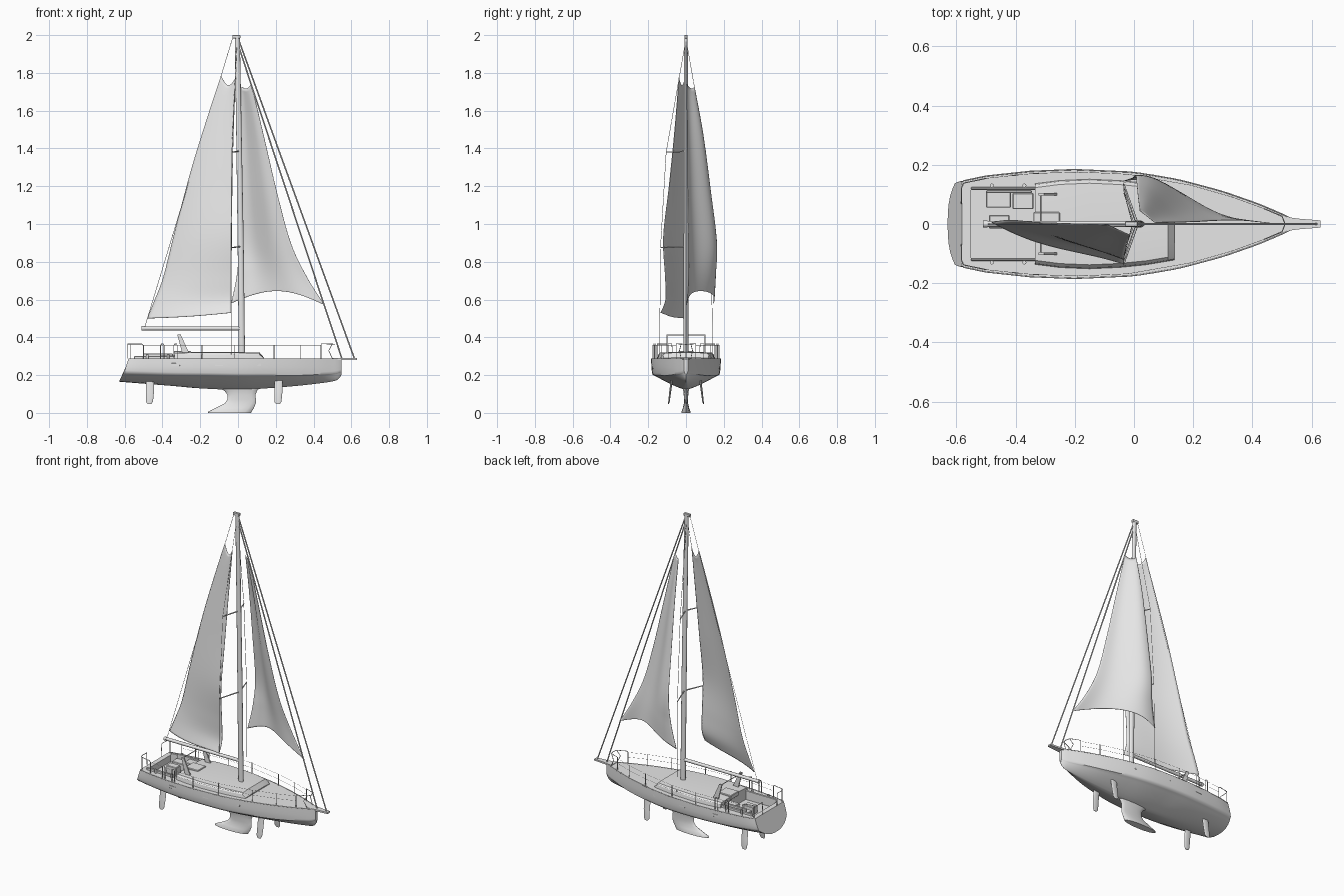
import bpy, bmesh, math
from mathutils import Vector

old = bpy.data.objects.get("Cube")
if old:
    bpy.data.objects.remove(old)

grey = bpy.data.materials.new("light grey")
grey.use_nodes = True
grey.diffuse_color = (0.8, 0.8, 0.8, 1)
grey.node_tree.nodes["Principled BSDF"].inputs["Base Color"].default_value = (0.8, 0.8, 0.8, 1)


def spline(pts, t):
    """Smooth interpolation through tuples, t from 0 to 1."""
    s = t * (len(pts) - 1)
    i = min(int(s), len(pts) - 2)
    f = s - i
    a, b, c, d = (Vector(pts[max(0, min(len(pts) - 1, i + k))]) for k in (-1, 0, 1, 2))
    return b + 0.5 * f * (c - a + f * (2 * a - 5 * b + 4 * c - d + f * (3 * (b - c) + d - a)))


def finish(name, bm, angle=35):
    bmesh.ops.recalc_face_normals(bm, faces=bm.faces)
    me = bpy.data.meshes.new(name)
    bm.to_mesh(me)
    bm.free()
    ob = bpy.data.objects.new(name, me)
    bpy.context.collection.objects.link(ob)
    me.materials.append(grey)
    bpy.ops.object.select_all(action='DESELECT')
    ob.select_set(True)
    bpy.context.view_layer.objects.active = ob
    if angle:
        bpy.ops.object.shade_smooth_by_angle(angle=math.radians(angle))
    return ob


def skin(name, rows, closed=True, angle=35):
    """Skin rows of points; closed rows are rings with end caps."""
    bm = bmesh.new()
    vs = [[bm.verts.new(p) for p in r] for r in rows]
    n = len(rows[0])
    for a, b in zip(vs, vs[1:]):
        for i in range(n if closed else n - 1):
            j = (i + 1) % n
            bm.faces.new((a[i], a[j], b[j], b[i]))
    if closed:
        bm.faces.new(vs[0])
        bm.faces.new(vs[-1])
    return finish(name, bm, angle)


def box(name, lo, hi, bevel=0.003):
    bm = bmesh.new()
    bmesh.ops.create_cube(bm, size=1)
    for v in bm.verts:
        v.co = [l + (h - l) * (c + 0.5) for l, h, c in zip(lo, hi, v.co)]
    if bevel:
        bmesh.ops.bevel(bm, geom=bm.edges[:], offset=bevel, segments=1, affect='EDGES')
    return finish(name, bm, 0)


def tube(name, pts, r, taper=None, sides=2):
    cu = bpy.data.curves.new(name, 'CURVE')
    cu.dimensions = '3D'
    cu.bevel_depth = r
    cu.bevel_resolution = sides
    cu.use_fill_caps = True
    sp = cu.splines.new('POLY')
    sp.points.add(len(pts) - 1)
    for i, (p, q) in enumerate(zip(sp.points, pts)):
        p.co = (*q, 1)
        p.radius = taper[i] if taper else 1
        sp.use_smooth = True
    cu.materials.append(grey)
    ob = bpy.data.objects.new(name, cu)
    bpy.context.collection.objects.link(ob)
    return ob


def foil(name, sections):
    """Blade from (z, x_back, x_front, y, half_thickness) sections."""
    rows = []
    for z, x0, x1, y, h in sections:
        ring = [k * math.tau / 16 for k in range(16)]
        rows.append([((x0 + x1) / 2 + (x1 - x0) / 2 * math.cos(a), y + h * math.sin(a), z) for a in ring])
    return skin(name, rows, angle=50)


# Hull: stations are (x, half width, chine height, keel height)
DECK = 0.287
stations = [(-.59, .143, .215, .165), (-.5, .162, .21, .155), (-.35, .178, .205, .143),
            (-.2, .184, .203, .13), (0, .175, .2, .122), (.15, .15, .2, .13), (.3, .11, .2, .142),
            (.42, .068, .205, .155), (.5, .034, .21, .167), (.53, .02, .215, .178), (.547, .01, .22, .2)]


def half_width(x):
    for a, b in zip(stations, stations[1:]):
        if x <= b[0]:
            return a[1] + (b[1] - a[1]) * (x - a[0]) / (b[0] - a[0])
    return 0.01


rows = []
for k in range(51):
    x, b, zc, zk = spline(stations, k / 50)
    power = 1.3 + 1.2 * max(0, (-x - .15) / .44)
    side = [(b, DECK), (b, .262), (.995 * b, .242), (.98 * b, zc + .01), (.955 * b, zc - .002)]
    side += [(.955 * b * t, zk + (zc - zk) * t ** power) for t in (.93, .84, .7, .5, .3, .12)]
    ring = side + [(0, zk)] + [(-y, z) for y, z in reversed(side)]
    stern = max(0, 1 - k / 5)
    rows.append([(x - stern * (.32 * (DECK - z) - .01 * (y / b) ** 4), y, z) for y, z in ring])
hull = skin("hull", rows, angle=50)

# Sunken cockpit
cutter = box("cockpit_cutter", (-.55, -.115, .245), (-.335, .115, .4), 0)
cutter.hide_render = True
mod = hull.modifiers.new("cockpit", 'BOOLEAN')
mod.object = cutter
mod.operation = 'DIFFERENCE'
mod.solver = 'EXACT'
bpy.ops.object.select_all(action='DESELECT')
hull.select_set(True)
bpy.context.view_layer.objects.active = hull
bpy.ops.object.modifier_apply(modifier=mod.name)
bpy.data.objects.remove(cutter)

# Cabin roof, following the hull sides
rows = []
for x, z in [(-.335, .316), (-.25, .319), (-.15, .319), (-.05, .319), (.04, .318), (.115, .316), (.137, .29)]:
    w = half_width(x) - .03
    if x < -.2:
        w -= .012 * (-x - .2) / .135
    side = [(w, .284), (w - .004, min(z, .307)), (w - .014, z), (w * .5, z + .003)]
    rows.append([(x, y, h) for y, h in side] + [(x, -y, h) for y, h in reversed(side)])
skin("cabin_roof", rows, angle=25)

# Cockpit furniture
box("cockpit_table", (-.41, .05, .24), (-.34, .105, .305))
box("rear_seat", (-.5, .055, .24), (-.415, .112, .285))
box("seat_back", (-.5, .104, .24), (-.345, .114, .315))
box("centre_locker", (-.49, -.015, .24), (-.42, .03, .29))
box("companionway", (-.34, -.04, .3), (-.25, .04, .328))

# Keel and side fins
foil("keel", [(0, -.158, .068, 0, .024), (.006, -.16, .072, 0, .024), (.025, -.12, .084, 0, .017),
              (.05, -.07, .094, 0, .011), (.07, -.057, .095, 0, .011), (.095, -.055, .092, 0, .012),
              (.115, -.07, .1, 0, .014), (.14, -.11, .12, 0, .02)])
for s, label in ((1, "left"), (-1, "right")):
    for x, part in ((-.467, "rudder"), (.213, "front_fin")):
        foil(f"{label}_{part}", [(.047, x - .012, x + .008, s * .092, .002), (.06, x - .021, x + .017, s * .09, .004),
                                 (.11, x - .02, x + .022, s * .084, .005), (.185, x - .02, x + .024, s * .074, .006)])

    # Deck edge, coaming, hull windows and winches
    edge = [(x, s * half_width(x), DECK) for x in [-.575 + .0372 * k for k in range(31)]]
    tube(f"{label}_toe_rail", edge, .002)
    box(f"{label}_coaming", (-.55, s * .12 - .005, .28), (-.33, s * .12 + .005, .302))
    for x in (-.33, -.1, .1):
        w = box(f"{label}_hull_window", (-.022, -.0015, -.008), (.022, .0015, .008), .001)
        w.location = (x, s * half_width(x), .255)
        w.rotation_euler.z = math.atan2(s * (half_width(x + .02) - half_width(x - .02)), .04)
    for x in (-.48, -.37):
        tube(f"{label}_winch", [(x, s * .13, .285), (x, s * .13, .31)], .007)

    # Guard rails
    def rail(x, z):
        return (x, s * (half_width(x) - .008), z)
    posts = [-.5, -.41, -.34, -.19, -.02, .19, .33, .44]
    for x in posts:
        tube(f"{label}_stanchion", [rail(x, DECK), rail(x, .36)], .002)
    for z in (.328, .358):
        tube(f"{label}_lifeline", [rail(x, z) for x in posts], .0007, sides=0)
    for x in (-.41, -.34):
        tube(f"{label}_gate_hoop", [rail(x, DECK), rail(x, .355), rail(x + .004, .365),
                                    rail(x + .015, .365), rail(x + .018, .355), rail(x + .018, DECK)], .002)
    tube(f"{label}_stern_rail", [rail(-.5, DECK), rail(-.5, .355), rail(-.51, .365), rail(-.575, .365),
                                 (-.583, s * .12, .365), (-.583, s * .075, .365), (-.583, s * .07, DECK)], .002)
    tube(f"{label}_stern_post", [rail(-.57, DECK), rail(-.57, .365)], .002)
    tube(f"{label}_bow_rail", [rail(.44, DECK), rail(.44, .365), rail(.5, .365), (.51, 0, .362)], .002)
    tube(f"{label}_bow_post", [rail(.5, .365), rail(.48, .33), rail(.5, DECK)], .002)

    # Windscreen side support
    y = s * .1
    skin(f"{label}_arch_support", [[(-.322, y + d, .416), (-.304, y + d, .416), (-.258, y + d, .315),
                                    (-.295, y + d, .315)] for d in (-.004, .004)], angle=0)

    # Spreaders and shrouds
    tube(f"{label}_lower_spreader", [(.012, 0, .88), (-.035, s * .135, .875)], .004, (1, .7))
    tube(f"{label}_upper_spreader", [(.004, 0, 1.385), (-.033, s * .105, 1.38)], .004, (1, .7))
    tube(f"{label}_shroud", [(-.005, 0, 1.98), (-.033, s * .105, 1.38), (-.035, s * .135, .875),
                             (-.035, s * .14, DECK)], .0013, sides=0)
tube("arch_bar", [(-.315, -.1, .412), (-.315, .1, .412)], .0025)

# Mast, boom, bowsprit and stays
foil("mast", [(.3, .004, .037, 0, .012), (.9, -.002, .03, 0, .012), (1.45, -.009, .02, 0, .011),
              (1.985, -.017, .01, 0, .009)])
box("mast_cap", (-.03, -.008, 1.982), (.012, .008, 2.0), .002)
tube("boom", [(-.508, 0, .447), (.015, 0, .447)], .01, sides=4)
tube("boom_end", [(-.51, 0, .447), (-.495, 0, .447)], .012)
skin("bowsprit", [[(.5, -.026, z), (.555, -.018, z), (.63, -.012, z), (.63, .012, z), (.555, .018, z),
                   (.5, .026, z)] for z in (.28, .29)], angle=0)
tube("outer_forestay", [(0, 0, 1.985), (.617, 0, .286)], .0038)
tube("inner_forestay", [(0, 0, 1.95), (.55, 0, .288)], .0038)
tube("backstay", [(-.027, 0, 1.99), (-.495, 0, .45)], .0013, sides=0)


def sail(name, back, front, belly, foot, head):
    """Cloth between two edges listed from foot to head."""
    rows = []
    for j in range(41):
        v = j / 40
        row = []
        for i in range(25):
            u = i / 24
            p = spline(back, v).lerp(spline(front, v), u)
            arc = math.sin(math.pi * u)
            p.y += belly(u) * (1 - v) ** .7
            p.z += arc * (foot * (1 - v) ** 4 - head * v ** 8)
            row.append(p)
        rows.append(row)
    ob = skin(name, rows, closed=False, angle=80)
    mod = ob.modifiers.new("thickness", 'SOLIDIFY')
    mod.thickness = .002
    mod.offset = 0


sail("mainsail",
     [(-.48, .005, .5), (-.44, .012, .6), (-.395, .012, .72), (-.335, .006, .96), (-.25, .003, 1.28),
      (-.17, 0, 1.54), (-.09, -.002, 1.785)],
     [(-.036, -.135, .53), (-.035, -.108, .6), (-.034, -.11, .72), (-.033, -.12, .93), (-.03, -.09, 1.2),
      (-.023, -.06, 1.5), (-.012, -.038, 1.775)],
     lambda u: -.032 * math.sin(math.pi * u) * (1 - u), -.005, .045)
sail("jib",
     [(-.036, .145, .58), (-.006, .155, .73), (.006, .163, .9), (.01, .13, 1.18), (.014, .09, 1.48),
      (.02, .045, 1.725)],
     [(.46, .003, .57), (.37, .012, .71), (.283, .012, .89), (.213, .008, 1.14), (.145, .006, 1.43),
      (.072, .004, 1.74)],
     lambda u: .036 * math.sin(math.tau * u) * (1 - .65 * u), .07, .014)
